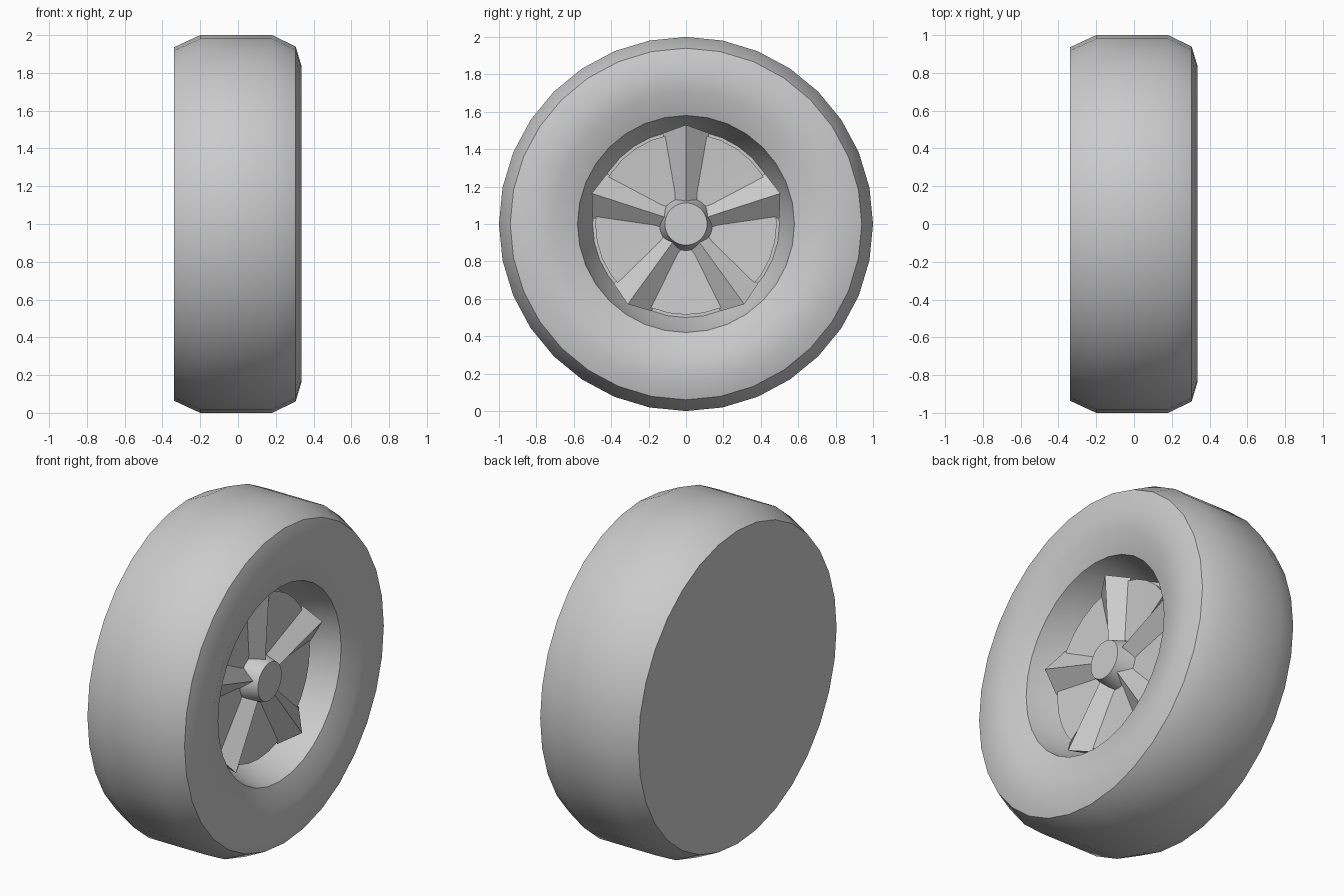
import bpy, bmesh
from math import sin, cos, pi, radians
from mathutils import Matrix, Vector

cube = bpy.data.objects.get("Cube")
if cube:
    bpy.data.objects.remove(cube)

grey = bpy.data.materials.new("plain_grey")
grey.use_nodes = True
colour = (0.6, 0.6, 0.6, 1)
grey.diffuse_color = colour
grey.node_tree.nodes["Principled BSDF"].inputs["Base Color"].default_value = colour

CENTRE = Vector((0, 0, 1))
SIDES = 32


def finish(name, bm, angle=None):
    """Turn a bmesh into a named object standing on the ground."""
    bmesh.ops.recalc_face_normals(bm, faces=bm.faces)
    bmesh.ops.translate(bm, verts=bm.verts, vec=CENTRE)
    mesh = bpy.data.meshes.new(name)
    bm.to_mesh(mesh)
    bm.free()
    mesh.materials.append(grey)
    obj = bpy.data.objects.new(name, mesh)
    bpy.context.collection.objects.link(obj)
    if angle:
        bpy.ops.object.select_all(action="DESELECT")
        obj.select_set(True)
        bpy.context.view_layer.objects.active = obj
        bpy.ops.object.shade_smooth_by_angle(angle=radians(angle))
    return obj


def lathe(name, profile, angle):
    """Spin (x, radius) points about the axle; radius 0 closes the end."""
    bm = bmesh.new()
    verts = [bm.verts.new((x, 0, r)) for x, r in profile]
    edges = [bm.edges.new(pair) for pair in zip(verts, verts[1:])]
    bmesh.ops.spin(bm, geom=verts + edges, axis=(1, 0, 0), cent=(0, 0, 0),
                   angle=2 * pi, steps=SIDES, use_merge=True)
    bmesh.ops.remove_doubles(bm, verts=bm.verts, dist=0.0005)
    return finish(name, bm, angle)


# Tyre with flat closed back, tread, bevelled shoulders and dished sidewall
lathe("tyre", [(-0.34, 0), (-0.34, 0.935), (-0.2, 1), (0.18, 1), (0.305, 0.94),
               (0.335, 0.84), (0.325, 0.71), (0.275, 0.58)], 40)

# Rim wall running down into the well
lathe("rim_wall", [(0.275, 0.58), (0.18, 0.555), (0.05, 0.5), (0.05, 0)], 40)

# Wheel disc that carries the spokes
lathe("wheel_disc", [(0.05, 0.48), (0.135, 0.485), (0.11, 0.14), (0.11, 0)], 30)

# Flared hub
lathe("hub", [(0.1, 0.145), (0.15, 0.13), (0.21, 0.113), (0.21, 0)], 40)

# Five ridged spokes
bm = bmesh.new()
for i in range(5):
    turn = Matrix.Rotation(2 * pi * i / 5, 3, "X")

    def point(x, y, z):
        return bm.verts.new(turn @ Vector((x, y, z)))

    tip, root = point(0.205, 0, 0.53), point(0.18, 0, 0.11)
    left_out, left_in = point(0.13, 0.125, 0.485), point(0.1, 0.065, 0.11)
    right_out, right_in = point(0.13, -0.125, 0.485), point(0.1, -0.065, 0.11)
    foot = point(0.06, 0, 0.5)
    bm.faces.new((tip, left_out, left_in, root))
    bm.faces.new((tip, root, right_in, right_out))
    bm.faces.new((tip, right_out, foot))
    bm.faces.new((tip, foot, left_out))
    bm.faces.new((left_in, right_in, root))
    bm.faces.new((left_out, foot, right_out, right_in, left_in))
finish("spokes", bm)
